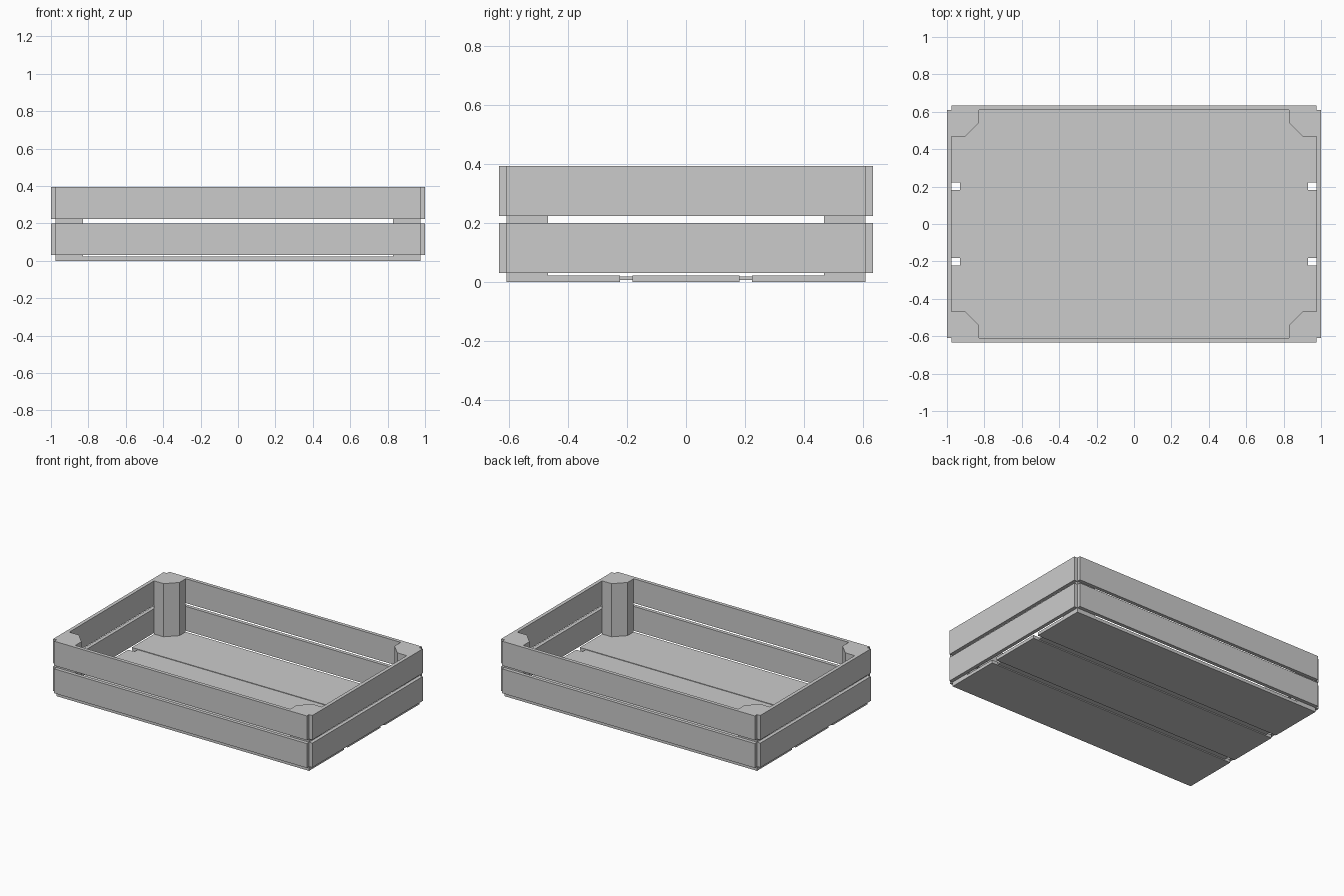
import bpy, bmesh

if "Cube" in bpy.data.objects:
    bpy.data.objects.remove(bpy.data.objects["Cube"])

TOP, FLOOR = 0.393, 0.022      # rim height, floor thickness
PX, PY, T = 0.975, 0.609, 0.025  # outer faces of posts, slat thickness


def prism(name, outline, z0, z1):
    """Extrude an xy outline from z0 to z1."""
    bm = bmesh.new()
    face = bm.faces.new([bm.verts.new((x, y, z0)) for x, y in outline])
    ext = bmesh.ops.extrude_face_region(bm, geom=[face])
    verts = [v for v in ext["geom"] if isinstance(v, bmesh.types.BMVert)]
    bmesh.ops.translate(bm, verts=verts, vec=(0, 0, z1 - z0))
    bmesh.ops.recalc_face_normals(bm, faces=bm.faces)
    mesh = bpy.data.meshes.new(name)
    bm.to_mesh(mesh)
    bm.free()
    obj = bpy.data.objects.new(name, mesh)
    bpy.context.collection.objects.link(obj)
    return obj


def box(name, x0, x1, y0, y1, z0, z1):
    return prism(name, [(x0, y0), (x1, y0), (x1, y1), (x0, y1)], z0, z1)


# Floor: three planks with recessed filler strips in the gaps
for name, y0, y1 in (("front", -PY, -0.223), ("middle", -0.181, 0.181), ("back", 0.223, PY)):
    box(f"floor_plank_{name}", -PX, PX, y0, y1, 0, FLOOR)
for name, s in (("front", -1), ("back", 1)):
    y0, y1 = sorted((s * 0.181, s * 0.223))
    box(f"floor_filler_{name}", -0.93, 0.93, y0, y1, 0.007, 0.018)

# Corner posts with a chamfered inner edge
post = [(PX, PY), (0.83, PY), (0.83, 0.54), (0.902, 0.468), (PX, 0.468)]
for side, sx in (("left", -1), ("right", 1)):
    for end, sy in (("front", -1), ("back", 1)):
        prism(f"corner_post_{end}_{side}", [(x * sx, y * sy) for x, y in post], FLOOR, TOP)

# Two rows of wall slats on all four sides, leaving the corners open
for row, z0, z1 in (("lower", 0.03, 0.2), ("upper", 0.223, TOP)):
    for end, s in (("front", -1), ("back", 1)):
        y0, y1 = sorted((s * PY, s * (PY + T)))
        box(f"{row}_slat_{end}", -PX, PX, y0, y1, z0, z1)
    for side, s in (("left", -1), ("right", 1)):
        x0, x1 = sorted((s * PX, s * (PX + T)))
        box(f"{row}_slat_{side}", x0, x1, -PY, PY, z0, z1)
